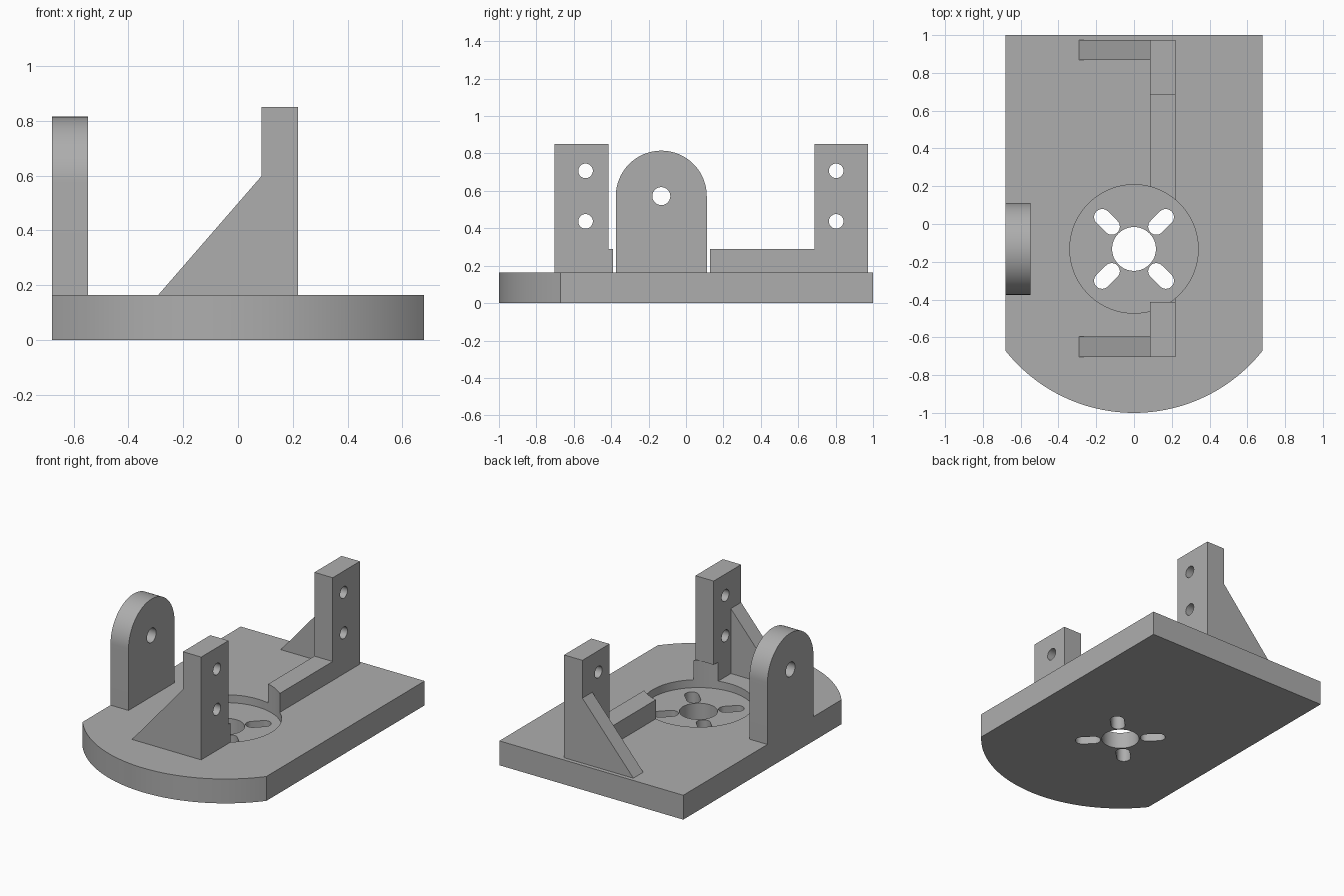
import bpy, bmesh
from math import radians, cos, sin, pi, asin
from mathutils import Vector

if "Cube" in bpy.data.objects:
    bpy.data.objects.remove(bpy.data.objects["Cube"], do_unlink=True)

grey = bpy.data.materials.new("plain grey")
grey.use_nodes = True
COLOUR = (0.42, 0.42, 0.42, 1)
grey.diffuse_color = COLOUR
grey.node_tree.nodes["Principled BSDF"].inputs["Base Color"].default_value = COLOUR

# Main dimensions
HUB_Y = -0.132          # centre of the pocket, the lug and the rounded front
WIDTH, TOP = 0.68, 0.163
FLOOR, RAIL_TOP, POST_TOP = 0.11, 0.29, 0.85
POST_X = (0.085, 0.22)


def arc(cx, cy, r, start, end, n=48):
    """Points on an arc, angles in degrees."""
    return [(cx + r * cos(radians(start + (end - start) * i / n)),
             cy + r * sin(radians(start + (end - start) * i / n))) for i in range(n + 1)]


def circle(cx, cy, r, n=64):
    return arc(cx, cy, r, 0, 360, n)[:-1]


def prism(name, outline, axis, low, high):
    """Extrude a 2D outline along an axis; the outline uses the other two axes in order."""
    def place(p, d):
        v = list(p)
        v.insert("xyz".index(axis), d)
        return Vector(v)
    bm = bmesh.new()
    face = bm.faces.new([bm.verts.new(place(p, low)) for p in outline])
    moved = bmesh.ops.extrude_face_region(bm, geom=[face])["geom"]
    shift = place((0, 0), high - low)
    bmesh.ops.translate(bm, vec=shift, verts=[g for g in moved if isinstance(g, bmesh.types.BMVert)])
    bmesh.ops.recalc_face_normals(bm, faces=bm.faces)
    mesh = bpy.data.meshes.new(name)
    bm.to_mesh(mesh)
    bm.free()
    mesh.materials.append(grey)
    obj = bpy.data.objects.new(name, mesh)
    bpy.context.collection.objects.link(obj)
    return obj


def box(name, x, y, z):
    return prism(name, [(x[0], y[0]), (x[1], y[0]), (x[1], y[1]), (x[0], y[1])], "z", *z)


def select(obj):
    bpy.ops.object.select_all(action="DESELECT")
    obj.select_set(True)
    bpy.context.view_layer.objects.active = obj


def cut(obj, *cutters):
    """Subtract each cutter, then remove it."""
    select(obj)
    for cutter in cutters:
        cutter.hide_render = True
        mod = obj.modifiers.new("cut", "BOOLEAN")
        mod.operation, mod.solver, mod.object = "DIFFERENCE", "EXACT", cutter
        bpy.ops.object.modifier_apply(modifier=mod.name)
        bpy.data.objects.remove(cutter, do_unlink=True)


def pocket(top):
    return prism("pocket_cutter", circle(0, HUB_Y, 0.34, 96), "z", FLOOR, top)


def slot(angle):
    """Rounded slot pointing away from the hub."""
    inner, outer, r = 0.167, 0.238, 0.043
    a = radians(angle)
    ends = arc(outer * cos(a), HUB_Y + outer * sin(a), r, angle - 90, angle + 90, 16)
    ends += arc(inner * cos(a), HUB_Y + inner * sin(a), r, angle + 90, angle + 270, 16)
    return prism("slot_cutter", ends, "z", -0.1, 0.5)


# Base plate with a rounded front, pocket, centre hole and four slots
radius = 1 + HUB_Y
half = asin(WIDTH / radius) * 180 / pi
base = prism("base_plate", [(WIDTH, 1), (-WIDTH, 1)] + arc(0, HUB_Y, radius, 270 - half, 270 + half),
             "z", 0, TOP)
cut(base, pocket(RAIL_TOP), prism("bore_cutter", circle(0, HUB_Y, 0.116), "z", -0.1, 0.5),
    *[slot(a) for a in (45, 135, 225, 315)])
parts = [base]

# Round-topped lug with a pivot hole
lug = prism("side_lug", [(HUB_Y - 0.243, TOP), (HUB_Y + 0.243, TOP)] + arc(HUB_Y, 0.572, 0.243, 0, 180),
            "x", -WIDTH, -0.547)
cut(lug, prism("pivot_cutter", circle(HUB_Y, 0.572, 0.048), "x", -1, 0))
parts.append(lug)

# Two drilled posts, each with a sloping gusset
for side, y, hole_y, gusset_y in (("front", (-0.703, -0.414), -0.537, (-0.703, -0.595)),
                                  ("back", (0.686, 0.973), 0.803, (0.868, 0.973))):
    post = box(side + "_post", POST_X, y, (TOP, POST_TOP))
    cut(post, *[prism("bolt_cutter", circle(hole_y, z, 0.039, 40), "x", -0.1, 0.5) for z in (0.437, 0.707)])
    if side == "front":
        cut(post, pocket(RAIL_TOP))
    gusset = prism(side + "_gusset", [(-0.292, TOP), (POST_X[0], TOP), (POST_X[0], 0.597)], "y", *gusset_y)
    parts += [post, gusset]

# Low rails that run from the posts to the pocket
for name, y in (("front_rail", (-0.414, -0.3)), ("back_rail", (0, 0.686))):
    rail = box(name, POST_X, y, (TOP, RAIL_TOP))
    cut(rail, pocket(0.5))
    parts.append(rail)

for part in parts:
    select(part)
    bpy.ops.object.shade_smooth_by_angle(angle=radians(30))
